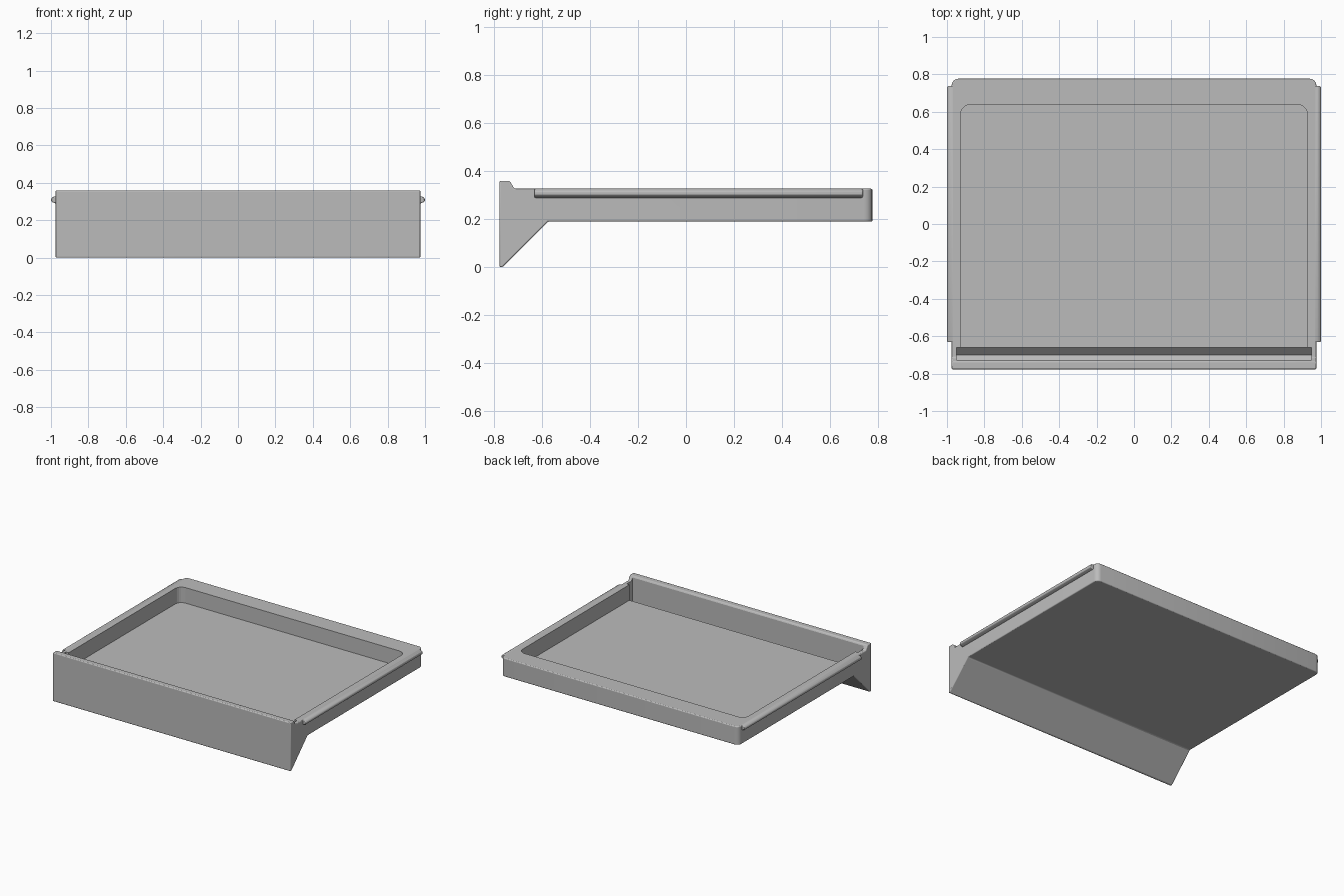
import bpy
import bmesh
import math

if "Cube" in bpy.data.objects:
    bpy.data.objects.remove(bpy.data.objects["Cube"])

grey = bpy.data.materials.new("light_grey_plastic")
grey.use_nodes = True
colour = (0.5, 0.5, 0.5, 1)
grey.diffuse_color = colour
grey.node_tree.nodes["Principled BSDF"].inputs["Base Color"].default_value = colour


def extrude(name, profile, a, b, axis):
    """Extrude a 2D profile along x (points are y, z) or y (points are x, z)."""
    bm = bmesh.new()
    place = (lambda p, t: (t, p[0], p[1])) if axis == "x" else (lambda p, t: (p[0], t, p[1]))
    face = bm.faces.new([bm.verts.new(place(p, a)) for p in profile])
    moved = bmesh.ops.extrude_face_region(bm, geom=[face])["geom"]
    shift = (b - a, 0, 0) if axis == "x" else (0, b - a, 0)
    bmesh.ops.translate(bm, verts=[v for v in moved if isinstance(v, bmesh.types.BMVert)], vec=shift)
    bmesh.ops.recalc_face_normals(bm, faces=bm.faces)
    mesh = bpy.data.meshes.new(name)
    bm.to_mesh(mesh)
    bm.free()
    obj = bpy.data.objects.new(name, mesh)
    bpy.context.collection.objects.link(obj)
    mesh.materials.append(grey)
    return obj


def round_edges(obj, rule, width, segments):
    """Bevel the edges whose midpoint and direction match the rule."""
    bm = bmesh.new()
    bm.from_mesh(obj.data)
    chosen = []
    for e in bm.edges:
        p, q = e.verts[0].co, e.verts[1].co
        if rule((p + q) / 2, (q - p).normalized()):
            chosen.append(e)
    bmesh.ops.bevel(bm, geom=chosen, offset=width, segments=segments, profile=0.5, affect="EDGES")
    bm.to_mesh(obj.data)
    bm.free()


def soften(obj, width, segments=3):
    mod = obj.modifiers.new("soft_edges", "BEVEL")
    mod.width = width
    mod.segments = segments
    mod.limit_method = "ANGLE"
    mod.angle_limit = math.radians(30)


def carve(obj, cutter):
    mod = obj.modifiers.new("carve", "BOOLEAN")
    mod.operation = "DIFFERENCE"
    mod.solver = "EXACT"
    mod.object = cutter
    cutter.hide_render = True
    cutter.hide_viewport = True


def back_upright(mid, direction):
    return mid.y > 0.5 and abs(direction.z) > 0.9


# Tray body with the raised front panel and the wedge under it
tray = extrude("tray_body", [(-0.777, 0), (-0.765, 0), (-0.575, 0.19), (0.777, 0.19), (0.777, 0.327),
                             (-0.715, 0.327), (-0.735, 0.36), (-0.777, 0.36)], -0.975, 0.975, "x")
round_edges(tray, back_upright, 0.035, 4)
soften(tray, 0.01)

# Main recess with rounded rear corners
recess = extrude("recess_cutter", [(-0.69, 0.212), (0.638, 0.212), (0.638, 0.6), (-0.69, 0.6)],
                 -0.926, 0.926, "x")
round_edges(recess, back_upright, 0.05, 5)
carve(tray, recess)

# Groove behind the front panel
groove = extrude("groove_cutter", [(-0.66, 0.16), (-0.66, 0.6), (-0.728, 0.6), (-0.728, 0.13),
                                   (-0.7, 0.12)], -0.948, 0.948, "x")
carve(tray, groove)

# Side rails along the top edges
rails = []
for side, name in ((1, "left_rail"), (-1, "right_rail")):
    profile = [(0.95 * side, 0.327), (0.985 * side, 0.327), (0.999 * side, 0.317),
               (0.999 * side, 0.3), (0.972 * side, 0.288), (0.95 * side, 0.288)]
    rail = extrude(name, profile, -0.632, 0.737, "y")
    soften(rail, 0.005, 2)
    rails.append(rail)

# Smooth shading with sharp edges kept
bpy.ops.object.select_all(action="DESELECT")
for obj in [tray] + rails:
    obj.select_set(True)
    bpy.context.view_layer.objects.active = obj
bpy.ops.object.shade_smooth_by_angle(angle=math.radians(40))
